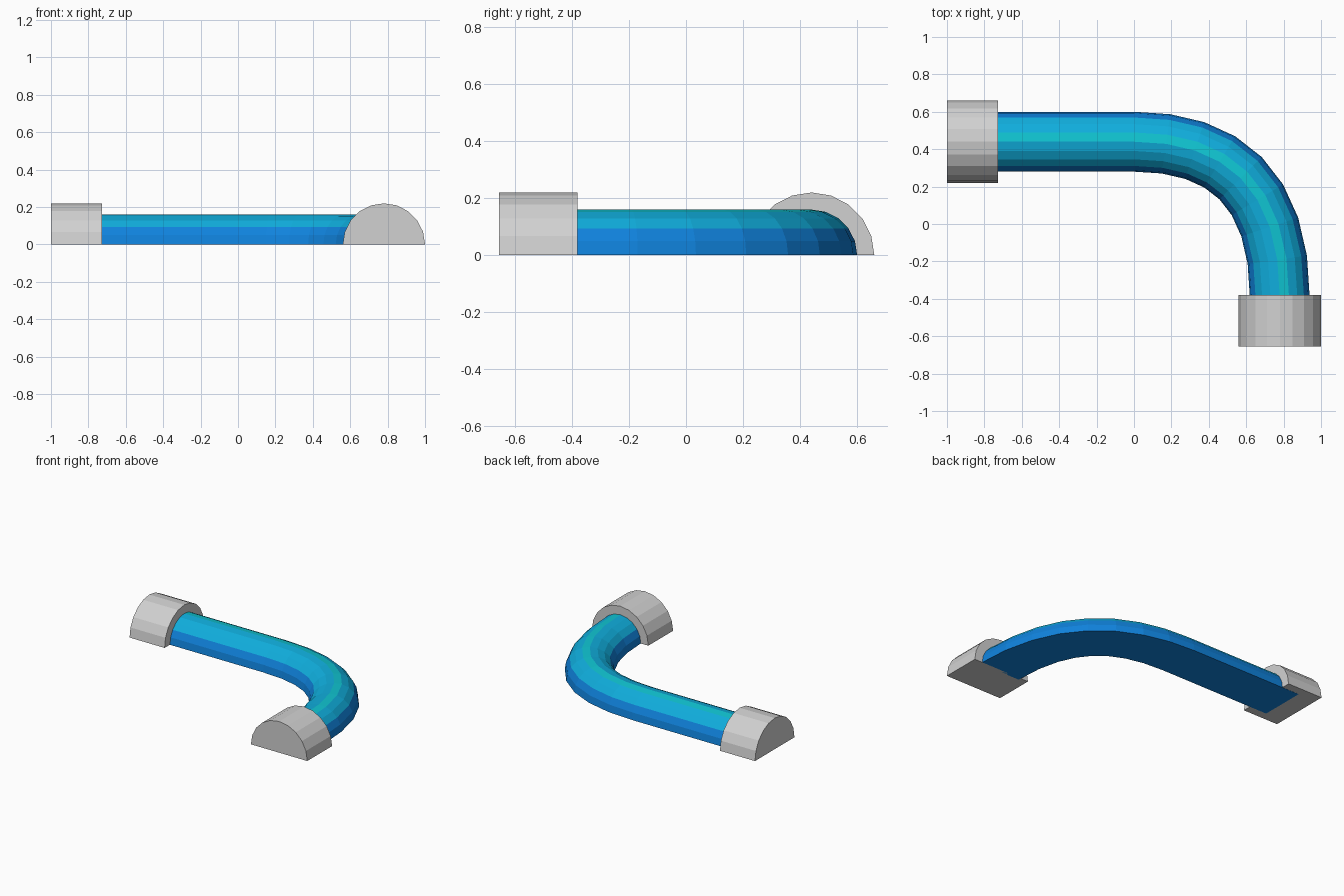
import bpy, bmesh, math
from mathutils import Vector

if "Cube" in bpy.data.objects:
    bpy.data.objects.remove(bpy.data.objects["Cube"])

SIDES = 10  # strips around each half-round


def mat(name, rgb):
    m = bpy.data.materials.new(name)
    m.diffuse_color = (*rgb, 1)
    m.use_nodes = True
    m.node_tree.nodes["Principled BSDF"].inputs["Base Color"].default_value = m.diffuse_color
    return m


blue = mat("blue", (0.005, 0.225, 0.72))
sky = mat("sky_blue", (0.005, 0.42, 0.72))
turquoise = mat("turquoise", (0.005, 0.56, 0.65))
grey = mat("light_grey", (0.64, 0.64, 0.64))


def half_round(name, path, radius, mats, strip_mat=lambda i: 0, base=0.0):
    """Sweep a flat-bottomed half circle along a path lying on the ground."""
    pts = [Vector(p) for p in path]
    bm = bmesh.new()
    rings = []
    for i, p in enumerate(pts):
        a, b = pts[max(i - 1, 0)], pts[min(i + 1, len(pts) - 1)]
        t = (b - a).normalized()
        if i == len(pts) - 1 and abs(t.x) < 0.2:
            t = Vector((0, -1))
        side = Vector((-t.y, t.x))  # outer side of the bend
        ring = []
        for k in range(SIDES + 1):
            ang = math.pi * k / SIDES
            q = p + side * radius * math.cos(ang)
            ring.append(bm.verts.new((q.x, q.y, max(base, radius * math.sin(ang)))))
        rings.append(ring)
    for r, s in zip(rings, rings[1:]):
        for k in range(SIDES):
            f = bm.faces.new((r[k], r[k + 1], s[k + 1], s[k]))
            f.material_index = strip_mat(k)
        bm.faces.new((r[0], s[0], s[-1], r[-1]))  # flat underside
    bm.faces.new(rings[0])
    bm.faces.new(rings[-1])
    bmesh.ops.recalc_face_normals(bm, faces=bm.faces)
    me = bpy.data.meshes.new(name)
    bm.to_mesh(me)
    bm.free()
    for m in mats:
        me.materials.append(m)
    ob = bpy.data.objects.new(name, me)
    bpy.context.collection.objects.link(ob)
    return ob


def bezier(p0, p1, p2, p3, t):
    u = 1 - t
    return tuple(u**3 * a + 3 * u * u * t * b + 3 * u * t * t * c + t**3 * d
                 for a, b, c, d in zip(p0, p1, p2, p3))


def pipe_colour(k):
    if k < 2 or k >= SIDES - 2:
        return 0
    return 2 if k == 4 else 1


# Curved pipe: straight run, then a wide bend towards the front
bend = [bezier((0, 0.44), (0.48, 0.44), (0.78, 0.2), (0.78, -0.4), i / 8) for i in range(9)]
half_round("pipe", [(-0.86, 0.44)] + bend, 0.16, [blue, sky, turquoise], pipe_colour)

# Collars at both ends
half_round("left_collar", [(-1.0, 0.44), (-0.727, 0.44)], 0.22, [grey], base=0.001)
half_round("front_collar", [(0.78, -0.38), (0.78, -0.656)], 0.22, [grey])
